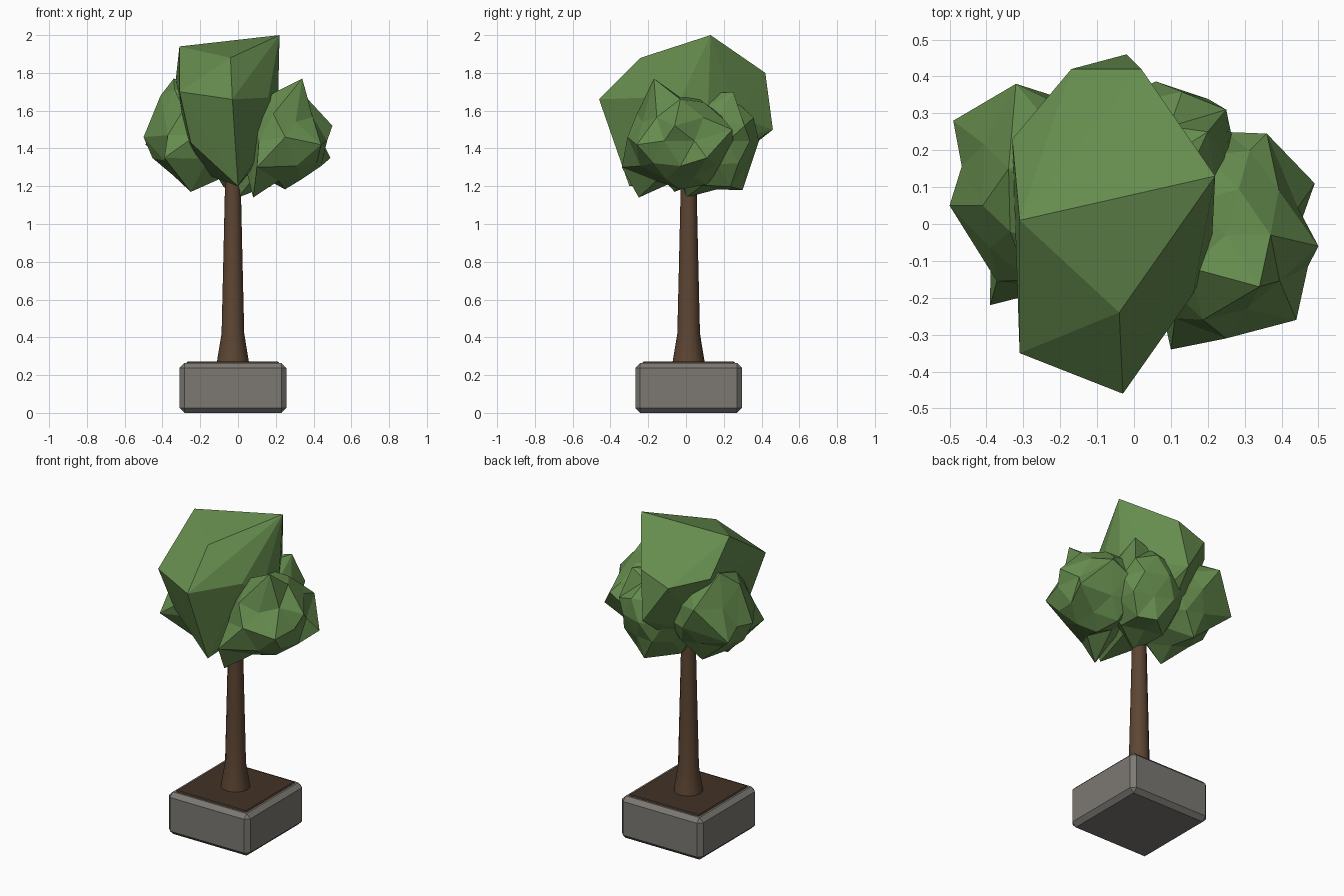
import bpy, bmesh, math, random
from mathutils import Vector

if "Cube" in bpy.data.objects:
    bpy.data.objects.remove(bpy.data.objects["Cube"])

CX, CY = -0.027, 0.014   # planter and trunk axis


def make(name, bm, mat, rgb):
    bmesh.ops.recalc_face_normals(bm, faces=bm.faces[:])
    me = bpy.data.meshes.new(name)
    bm.to_mesh(me)
    bm.free()
    ob = bpy.data.objects.new(name, me)
    bpy.context.collection.objects.link(ob)
    m = bpy.data.materials.get(mat) or bpy.data.materials.new(mat)
    m.diffuse_color = (*rgb, 1)
    m.use_nodes = True
    m.node_tree.nodes["Principled BSDF"].inputs["Base Color"].default_value = m.diffuse_color
    me.materials.append(m)
    return ob


def box(name, sx, sy, z0, z1, bevel, mat, rgb):
    bm = bmesh.new()
    bmesh.ops.create_cube(bm, size=1)
    for v in bm.verts:
        v.co = (CX + v.co.x * sx, CY + v.co.y * sy, z0 + (v.co.z + 0.5) * (z1 - z0))
    bmesh.ops.bevel(bm, geom=bm.edges[:], offset=bevel, segments=1, affect='EDGES')
    return make(name, bm, mat, rgb)


# Stone planter and soil
box("planter", 0.565, 0.565, 0.0, 0.264, 0.026, "stone", (0.2, 0.19, 0.17))
box("soil", 0.49, 0.49, 0.2, 0.271, 0.006, "soil", (0.055, 0.033, 0.02))

# Trunk: flared rings
bm = bmesh.new()
rings = []
for z, r in [(0.25, 0.088), (0.42, 0.06), (0.8, 0.051), (1.2, 0.042), (1.5, 0.033)]:
    rings.append([bm.verts.new((CX + r * math.cos(a * math.tau / 12),
                                CY + r * math.sin(a * math.tau / 12), z)) for a in range(12)])
for lo, hi in zip(rings, rings[1:]):
    for i in range(12):
        j = (i + 1) % 12
        bm.faces.new((lo[i], lo[j], hi[j], hi[i]))
bm.faces.new(rings[0])
bm.faces.new(rings[-1])
trunk = make("trunk", bm, "bark", (0.11, 0.06, 0.033))
for p in trunk.data.polygons:
    p.use_smooth = len(p.vertices) == 4


# Foliage: jittered low-poly ball whose nearest corners are pulled out to the given peaks
def clump(name, centre, radii, seed, peaks, hull=False, jitter=0.1):
    rng = random.Random(seed)
    c = Vector(centre)
    bm = bmesh.new()
    bmesh.ops.create_icosphere(bm, subdivisions=2, radius=1)
    free = list(bm.verts)
    for v in free:
        k = rng.uniform(1 - jitter, 1 + jitter)
        v.co = c + Vector([a * r * k for a, r in zip(v.co, radii)])
    for p in map(Vector, peaks):
        best = min(free, key=lambda v: (v.co - c).angle(p - c) + 0.5 * (v.co - p).length)
        best.co = p
        free.remove(best)
    if hull:   # larger plain facets
        bmesh.ops.delete(bm, geom=bm.edges[:], context='EDGES_FACES')
        bmesh.ops.convex_hull(bm, input=bm.verts[:])
        bmesh.ops.delete(bm, geom=[v for v in bm.verts if not v.link_faces], context='VERTS')
    make(name, bm, "leaves", (0.13, 0.26, 0.075))


clump("crown_foliage", (-0.04, 0.02, 1.56), (0.25, 0.30, 0.32), 3, [
    (0.22, 0.13, 2.0), (-0.31, 0.01, 1.94), (-0.04, -0.24, 1.88), (-0.03, -0.46, 1.66),
    (-0.31, -0.35, 1.70), (-0.17, 0.42, 1.73), (0.02, 0.42, 1.80), (-0.33, 0.23, 1.76),
    (0.16, -0.19, 1.67), (-0.25, -0.27, 1.43), (0.0, -0.30, 1.20), (-0.02, 0.46, 1.50),
    (-0.1, 0.05, 1.9)], hull=True)
clump("right_foliage", (0.25, -0.03, 1.44), (0.22, 0.26, 0.25), 5, [
    (0.34, -0.17, 1.77), (0.50, -0.06, 1.52), (0.49, 0.11, 1.35), (0.44, -0.26, 1.42),
    (0.08, -0.25, 1.14), (0.25, -0.31, 1.46), (0.10, -0.34, 1.30), (0.36, 0.245, 1.5)])
clump("left_foliage", (-0.22, 0.07, 1.47), (0.25, 0.27, 0.26), 8, [
    (-0.50, 0.05, 1.46), (-0.49, 0.28, 1.42), (-0.39, -0.22, 1.35), (-0.25, -0.06, 1.17),
    (-0.32, 0.38, 1.62), (-0.41, 0.05, 1.68), (-0.34, 0.15, 1.77)])
clump("back_foliage", (0.06, 0.16, 1.44), (0.24, 0.22, 0.26), 11, [
    (0.08, 0.30, 1.18), (0.25, 0.31, 1.52), (0.0, 0.0, 1.14), (0.2, 0.25, 1.70)])
